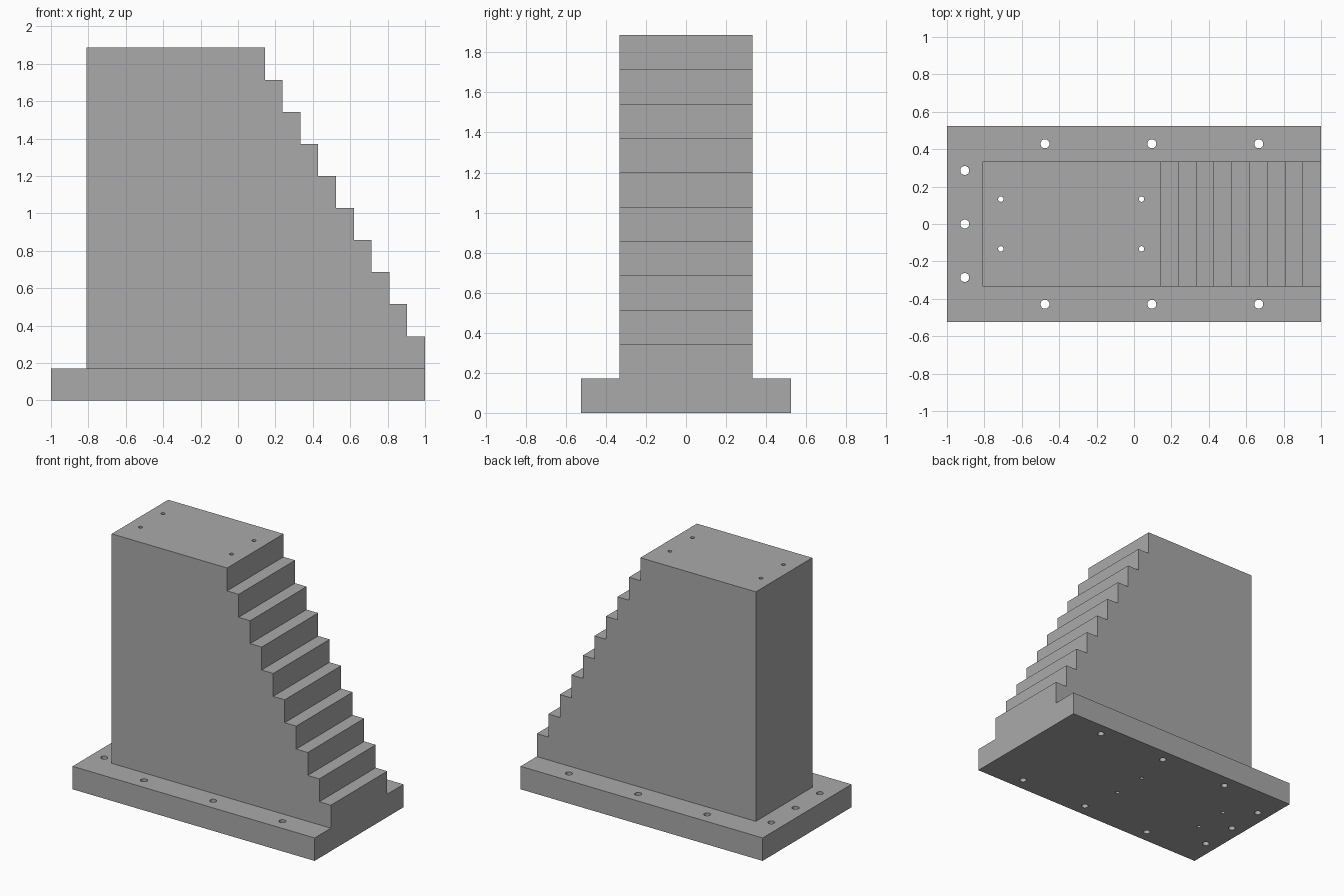
import bpy

cube = bpy.data.objects.get("Cube")
if cube:
    bpy.data.objects.remove(cube, do_unlink=True)

RISE, TREAD, STEPS = 0.1714, 0.0952, 10
BACK, HALF_W, BASE_HALF_W = -0.81, 0.333, 0.524

grey = bpy.data.materials.new("plain grey")
grey.use_nodes = True
colour = (0.4, 0.4, 0.4, 1)
grey.diffuse_color = colour
grey.node_tree.nodes["Principled BSDF"].inputs["Base Color"].default_value = colour


def extrude_profile(name, profile, half_width):
    """Sweep an x-z outline across y."""
    n = len(profile)
    verts = [(x, y, z) for y in (-half_width, half_width) for x, z in profile]
    faces = [tuple(range(n)), tuple(reversed(range(n, 2 * n)))]
    faces += [(i, i + n, (i + 1) % n + n, (i + 1) % n) for i in range(n)]
    mesh = bpy.data.meshes.new(name)
    mesh.from_pydata(verts, [], faces)
    mesh.materials.append(grey)
    obj = bpy.data.objects.new(name, mesh)
    bpy.context.collection.objects.link(obj)
    return obj


def boolean(target, other, operation):
    mod = target.modifiers.new(other.name, "BOOLEAN")
    mod.operation, mod.solver, mod.object = operation, "EXACT", other
    bpy.context.view_layer.objects.active = target
    bpy.ops.object.modifier_apply(modifier=mod.name)
    bpy.data.objects.remove(other, do_unlink=True)


def drill(target, x, y, radius):
    bpy.ops.mesh.primitive_cylinder_add(vertices=32, radius=radius, depth=3, location=(x, y, 1))
    cutter = bpy.context.object
    cutter.name = "drill_cutter"
    cutter.hide_render = True
    cutter.data.materials.append(grey)
    boolean(target, cutter, "DIFFERENCE")


# Stepped block, from the foot up to the flat top
outline = [(BACK, 0), (1, 0)]
for i in range(STEPS):
    x = 1 - i * TREAD
    outline += [(x, RISE * (i + 1)), (x, RISE * (i + 2))] if i else [(x, RISE * 2)]
outline.append((BACK, RISE * (STEPS + 1)))
block = extrude_profile("stepped_block", outline, HALF_W)

# Base plate, fused with the block
plate = extrude_profile("base_plate", [(-1, 0), (1, 0), (1, RISE), (-1, RISE)], BASE_HALF_W)
boolean(block, plate, "UNION")

# The outline's inner corners sit at the tread behind each riser
# Bolt holes through the plate flanges
for y in (-0.286, 0, 0.286):
    drill(block, -0.905, y, 0.024)
for x in (-0.476, 0.095, 0.667):
    for y in (-0.429, 0.429):
        drill(block, x, y, 0.024)

# Narrow holes through the full height of the block
for x in (-0.712, 0.04):
    for y in (-0.133, 0.133):
        drill(block, x, y, 0.0143)

block.name = "stepped_block"
bpy.ops.object.select_all(action="DESELECT")
block.select_set(True)
bpy.context.view_layer.objects.active = block
bpy.ops.object.shade_smooth_by_angle()
